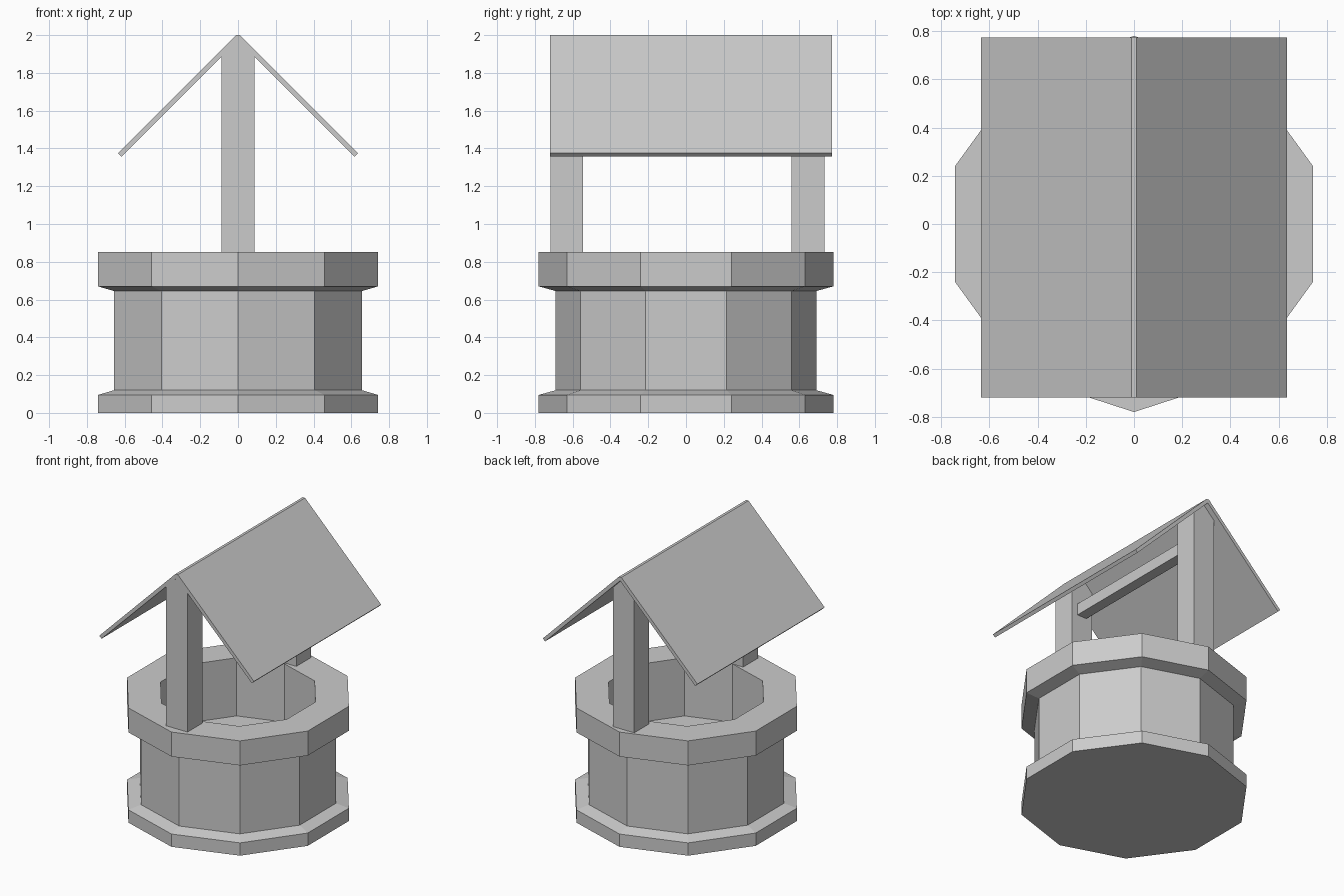
import bpy
from math import cos, sin, pi

if "Cube" in bpy.data.objects:
    bpy.data.objects.remove(bpy.data.objects["Cube"])

SIDES = 10


def make_object(name, verts, faces):
    mesh = bpy.data.meshes.new(name)
    mesh.from_pydata(verts, [], faces)
    mesh.update()
    obj = bpy.data.objects.new(name, mesh)
    bpy.context.collection.objects.link(obj)
    return obj


def lathe(name, profile):
    """Turn (radius, z) points around z, closing the first and last rings."""
    verts = [(r * cos(pi / 2 + 2 * pi * i / SIDES), r * sin(pi / 2 + 2 * pi * i / SIDES), z)
             for r, z in profile for i in range(SIDES)]
    faces = [tuple(reversed(range(SIDES)))]
    for k in range(len(profile) - 1):
        a, b = k * SIDES, (k + 1) * SIDES
        for i in range(SIDES):
            j = (i + 1) % SIDES
            faces.append((a + i, a + j, b + j, b + i))
    last = (len(profile) - 1) * SIDES
    faces.append(tuple(range(last, last + SIDES)))
    return make_object(name, verts, faces)


def extrude_y(name, outline, y0, y1):
    """Extrude a counter-clockwise (x, z) outline from y0 to y1."""
    n = len(outline)
    verts = [(x, y, z) for y in (y0, y1) for x, z in outline]
    faces = [tuple(range(n)), tuple(reversed(range(n, 2 * n)))]
    for i in range(n):
        j = (i + 1) % n
        faces.append((i, n + i, n + j, j))
    return make_object(name, verts, faces)


# Ten-sided well wall with base plinth, rim, shaft and inner floor
lathe("well_wall", [
    (0.78, 0.0), (0.78, 0.095), (0.69, 0.12), (0.69, 0.645),
    (0.78, 0.67), (0.78, 0.852), (0.545, 0.852), (0.545, 0.42),
])

# Two posts with peaked tops that fit under the roof
post = [(-0.088, 0.845), (0.088, 0.845), (0.088, 1.885), (0, 1.972), (-0.088, 1.885)]
extrude_y("front_post", post, -0.718, -0.545)
extrude_y("back_post", post, 0.558, 0.733)

# Crossbar between the posts
bar = [(-0.04, 1.67), (0.04, 1.67), (0.04, 1.755), (-0.04, 1.755)]
extrude_y("crossbar", bar, -0.55, 0.563)

# Thin roof boards, mirrored about the ridge
slope = [(0, 1.972), (0.617, 1.357), (0.635, 1.375), (0.01, 2.0), (0, 2.0)]
extrude_y("right_roof_board", slope, -0.72, 0.773)
extrude_y("left_roof_board", [(-x, z) for x, z in reversed(slope)], -0.72, 0.773)
